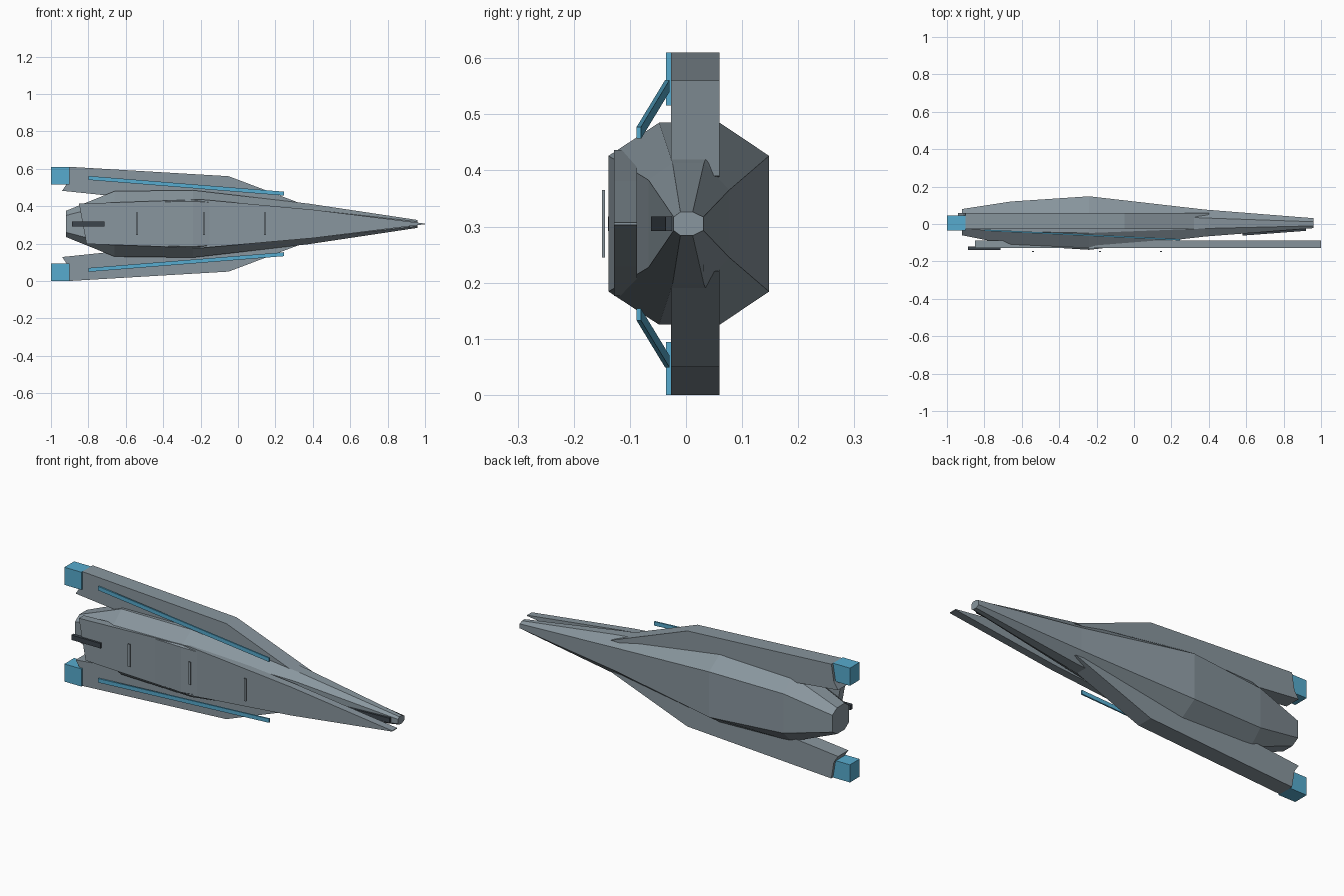
import bpy, bmesh
from mathutils import Vector

if "Cube" in bpy.data.objects:
    bpy.data.objects.remove(bpy.data.objects["Cube"])

ZC = 0.305  # mirror height between upper and lower halves


def material(name, rgb):
    m = bpy.data.materials.new(name)
    m.diffuse_color = (*rgb, 1)
    m.use_nodes = True
    m.node_tree.nodes["Principled BSDF"].inputs["Base Color"].default_value = m.diffuse_color
    return m


GREY = material("hull grey", (0.25, 0.305, 0.342))
BLUE = material("engine blue", (0.095, 0.41, 0.62))
DARK = material("gun dark grey", (0.045, 0.058, 0.072))


def loft(name, rings, mat):
    """Skin a list of equal-length point rings and cap both ends."""
    bm = bmesh.new()
    vs = [[bm.verts.new(p) for p in r] for r in rings]
    n = len(vs[0])
    for a, b in zip(vs, vs[1:]):
        for i in range(n):
            j = (i + 1) % n
            bm.faces.new((a[i], a[j], b[j], b[i]))
    bm.faces.new(vs[0])
    bm.faces.new(vs[-1])
    bmesh.ops.recalc_face_normals(bm, faces=bm.faces)
    me = bpy.data.meshes.new(name)
    bm.to_mesh(me)
    bm.free()
    me.materials.append(mat)
    ob = bpy.data.objects.new(name, me)
    bpy.context.collection.objects.link(ob)
    return ob


def plate(name, outline, y0, y1, mat):
    """Extrude an x-z outline along y."""
    return loft(name, [[(x, y, z) for x, z in outline] for y in (y0, y1)], mat)


def beam(name, a, b, wy, wz, mat):
    """Bar between two points with upright end faces."""
    corners = ((-1, -1), (1, -1), (1, 1), (-1, 1))
    return loft(name, [[Vector(p) + Vector((0, sy * wy / 2, sz * wz / 2))
                        for sy, sz in corners] for p in (a, b)], mat)


def box(name, x, y, z, mat):
    return plate(name, [(x[0], z[0]), (x[1], z[0]), (x[1], z[1]), (x[0], z[1])], *y, mat)


# Hull: eight-sided sections as x, back y, upper back y, upper front y, front y,
# half height of back face, of the middle, of the front face
sections = [
    (-0.92, 0.080, 0.040, -0.025, -0.060, 0.045, 0.070, 0.045),
    (-0.66, 0.120, 0.050, -0.040, -0.112, 0.105, 0.175, 0.112),
    (-0.24, 0.148, 0.060, -0.048, -0.138, 0.121, 0.180, 0.121),
    (0.38, 0.077, 0.032, -0.024, -0.067, 0.060, 0.108, 0.078),
    (0.96, 0.031, 0.012, -0.010, -0.022, 0.012, 0.021, 0.012),
]
rings = []
for x, yb, ymb, ymf, yf, hb, hm, hf in sections:
    top = [(yb, hb), (ymb, hm), (ymf, hm), (yf, hf)]
    ring = top + [(y, -h) for y, h in reversed(top)]
    rings.append([(x, y, ZC + h) for y, h in ring])
loft("hull", rings, GREY)

# Long pointed front plate
plate("front_plate", [(-0.85, 0.413), (-0.2, 0.436), (0.4, 0.381), (1.0, 0.307),
                      (1.0, 0.303), (0.4, 0.229), (-0.2, 0.176), (-0.81, 0.198)],
      -0.128, -0.087, GREY)

# Wings, engines and struts, mirrored above and below the centre
wing = [(-0.90, 0.61), (-0.05, 0.56), (0.40, 0.39), (0.0, 0.37),
        (-0.60, 0.40), (-0.68, 0.455), (-0.94, 0.482), (-0.915, 0.52)]
for side, s in (("upper", 1), ("lower", -1)):
    def mz(z):
        return ZC + s * (z - ZC)
    plate(side + "_wing", [(x, mz(z)) for x, z in wing], -0.027, 0.06, GREY)
    box(side + "_engine", (-1.0, -0.9), (-0.036, 0.046), (mz(0.516), mz(0.61)), BLUE)
    beam(side + "_strut", (-0.80, -0.033, mz(0.551)), (0.245, -0.084, mz(0.467)),
         0.008, 0.021, BLUE)

# Thin raised slats in front of the plate
for i, x in enumerate((-0.54, -0.182, 0.145)):
    box(f"slat_{i + 1}", (x - 0.006, x + 0.006), (-0.150, -0.144), (0.245, 0.365), GREY)

# Dark rear bar and nose gun
box("rear_bar", (-0.887, -0.715), (-0.139, -0.12), (0.292, 0.318), DARK)
beam("nose_gun", (0.58, -0.054, ZC), (0.92, -0.0285, ZC), 0.016, 0.026, DARK)
